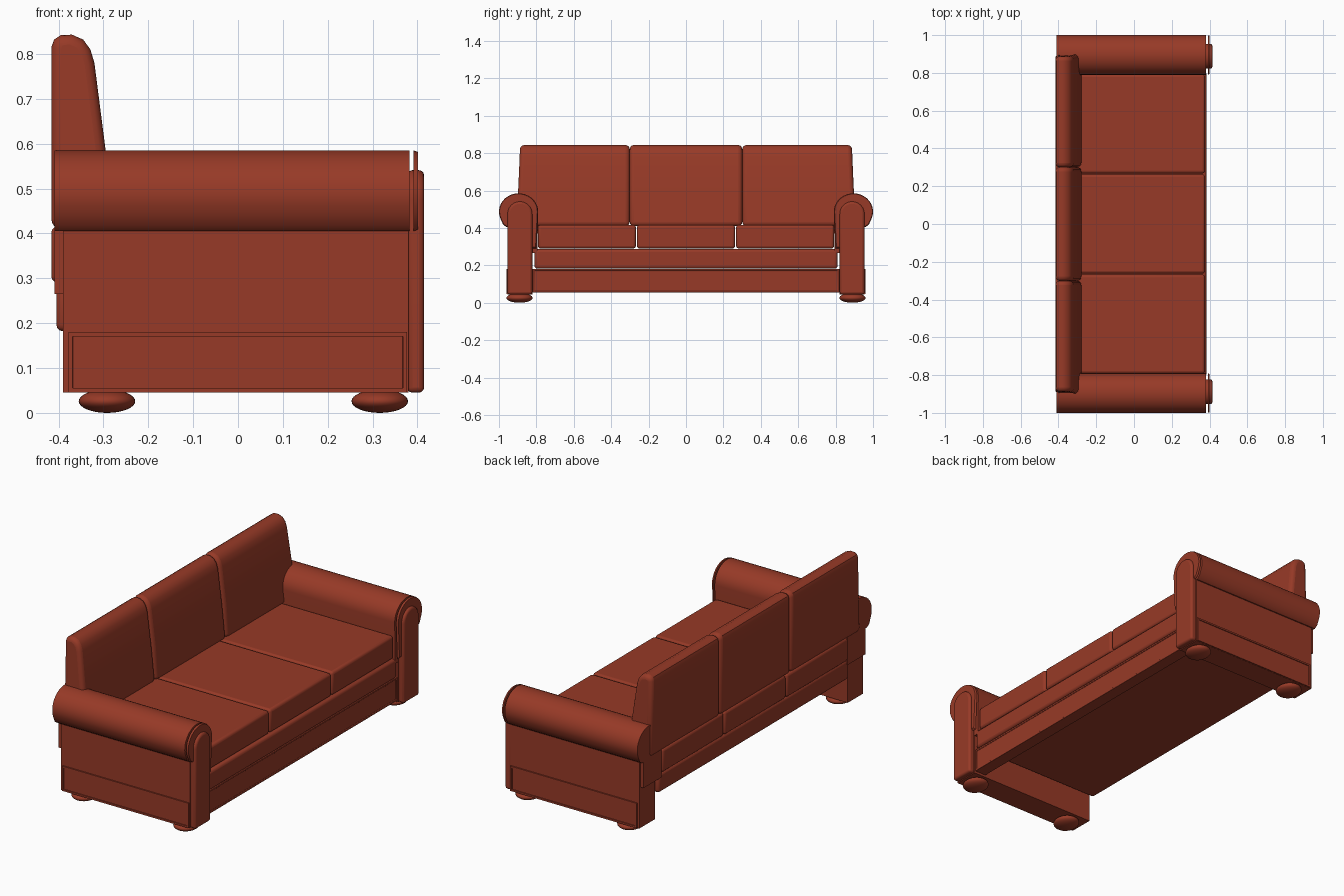
import bpy, bmesh, math
from mathutils import Vector

cube = bpy.data.objects.get("Cube")
if cube:
    bpy.data.objects.remove(cube, do_unlink=True)

leather = bpy.data.materials.new("red_brown_leather")
leather.use_nodes = True
COLOUR = (0.31, 0.042, 0.02, 1)
leather.diffuse_color = COLOUR
leather.node_tree.nodes["Principled BSDF"].inputs["Base Color"].default_value = COLOUR


def finish(name, bm, bevel=0, segments=3, angle=35):
    bmesh.ops.recalc_face_normals(bm, faces=bm.faces)
    mesh = bpy.data.meshes.new(name)
    bm.to_mesh(mesh)
    bm.free()
    mesh.materials.append(leather)
    ob = bpy.data.objects.new(name, mesh)
    bpy.context.collection.objects.link(ob)
    if bevel:
        mod = ob.modifiers.new("soft_edges", 'BEVEL')
        mod.width, mod.segments = bevel, segments
        mod.limit_method, mod.angle_limit = 'ANGLE', math.radians(40)
    bpy.ops.object.select_all(action='DESELECT')
    ob.select_set(True)
    bpy.context.view_layer.objects.active = ob
    bpy.ops.object.shade_smooth_by_angle(angle=math.radians(angle))
    return ob


def box(name, lo, hi, bevel=0, panel=None):
    """Box between two corners; panel is the direction of a face given a sunken panel."""
    bm = bmesh.new()
    bmesh.ops.create_cube(bm, size=1)
    for v in bm.verts:
        v.co = Vector([lo[i] + (v.co[i] + 0.5) * (hi[i] - lo[i]) for i in range(3)])
    if panel:
        bm.normal_update()
        face = [f for f in bm.faces if f.normal.dot(Vector(panel)) > 0.9]
        bmesh.ops.inset_region(bm, faces=face, thickness=0.013)
        bmesh.ops.inset_region(bm, faces=face, thickness=0.001, depth=-0.004)
    return finish(name, bm, bevel)


def extrude(name, points, offset, bevel=0, shrink=1.0, segments=3):
    """Closed profile swept along an offset, optionally shrinking to its end."""
    bm = bmesh.new()
    face = bm.faces.new([bm.verts.new(p) for p in points])
    cap = bmesh.ops.extrude_face_region(bm, geom=[face])["geom"]
    verts = [v for v in cap if isinstance(v, bmesh.types.BMVert)]
    centre = sum((v.co for v in verts), Vector()) / len(verts)
    for v in verts:
        v.co = centre + (v.co - centre) * shrink + Vector(offset)
    return finish(name, bm, bevel, segments)


def arc(cy, cz, ry, rz, start, end, steps=20):
    turn = [math.radians(start + (end - start) * i / steps) for i in range(steps + 1)]
    return [(cy + ry * math.cos(a), cz + rz * math.sin(a)) for a in turn]


# Seat: front rail, deck and three cushions
box("front_rail", (0.31, -0.82, 0.055), (0.378, 0.82, 0.18), 0.004, panel=(1, 0, 0))
box("seat_deck", (-0.405, -0.81, 0.182), (0.383, 0.81, 0.287), 0.015)
for i, side in enumerate(("right", "middle", "left")):
    y = (i - 1) * 0.53
    box(side + "_seat_cushion", (-0.416, y - 0.262, 0.29), (0.376, y + 0.262, 0.416), 0.014)

# Back: three leaning cushions with a rounded top
back_profile = [(-0.416, 0.41), (-0.416, 0.815), (-0.41, 0.832), (-0.395, 0.842),
                (-0.37, 0.843), (-0.345, 0.832), (-0.329, 0.81), (-0.32, 0.78),
                (-0.295, 0.585), (-0.277, 0.41)]
for side, y0, y1 in (("right", -0.9, -0.301), ("middle", -0.301, 0.301), ("left", 0.301, 0.9)):
    ob = extrude(side + "_back_cushion", [(x, y0, z) for x, z in back_profile],
                 (0, y1 - y0, 0), 0.022, segments=4)
    # outer sides lean in slightly toward the top
    for v in ob.data.vertices:
        if abs(v.co.y) > 0.5:
            v.co.y -= math.copysign(max(0, v.co.z - 0.55) * 0.045, v.co.y)

# Arms, built the same on both sides
roll = [(0.795, 0.265)] + arc(0.895, 0.487, 0.105, 0.098, 180, -25) + [
    (0.978, 0.418), (0.96, 0.405), (0.945, 0.405), (0.945, 0.265)]
rim = [(0.8, 0.29)] + roll[1:-1] + [(0.945, 0.29)]
post = [(0.822, 0.045)] + arc(0.888, 0.475, 0.066, 0.066, 180, 0) + [(0.954, 0.045)]
for side, s in (("right", -1), ("left", 1)):
    box(side + "_arm_panel", (-0.39, min(s * 0.822, s * 0.954), 0.045),
        (0.38, max(s * 0.822, s * 0.954), 0.46))
    box(side + "_side_frame", (-0.378, min(s * 0.95, s * 0.961), 0.046),
        (0.377, max(s * 0.95, s * 0.961), 0.18), panel=(0, s, 0))
    extrude(side + "_arm_roll", [(-0.409, s * y, z) for y, z in roll], (0.791, 0, 0))
    extrude(side + "_arm_rim", [(0.391, s * y, z) for y, z in rim], (0.01, 0, 0), shrink=0.96)
    extrude(side + "_arm_post", [(0.377, s * y, z) for y, z in post], (0.038, 0, 0), 0.012)
    # Flattened bun feet
    for end, x in (("back", -0.292), ("front", 0.316)):
        bm = bmesh.new()
        bmesh.ops.create_uvsphere(bm, u_segments=32, v_segments=16, radius=1)
        for v in bm.verts:
            v.co = Vector((x + v.co.x * 0.063, s * 0.89 + v.co.y * 0.07, 0.026 + v.co.z * 0.026))
        finish(side + "_" + end + "_foot", bm, angle=60)
